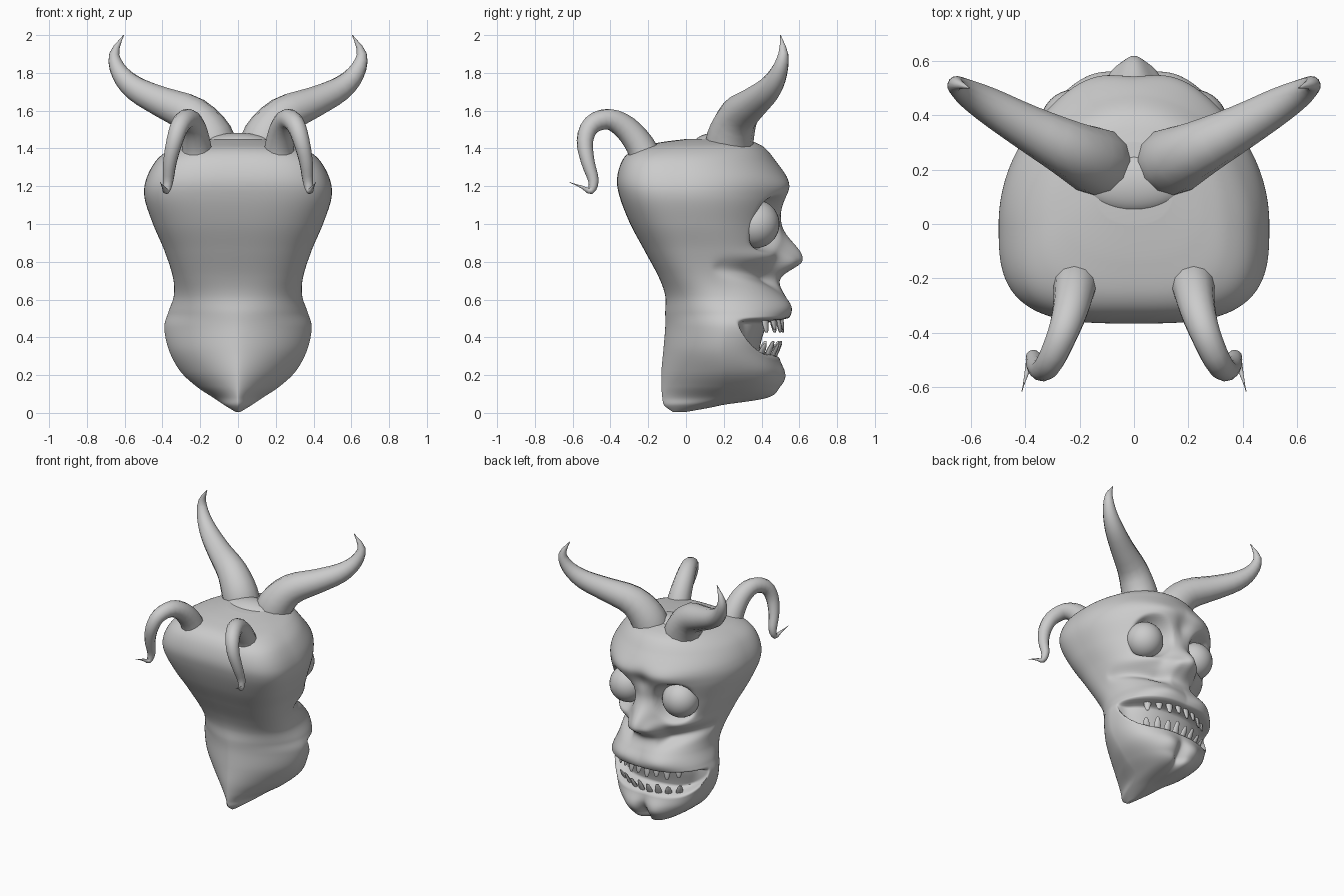
import bpy, bmesh, math
from mathutils import Vector

if "Cube" in bpy.data.objects:
    bpy.data.objects.remove(bpy.data.objects["Cube"])


def spline(rows, steps):
    """Catmull-Rom interpolation of rows of numbers."""
    out, n = [], len(rows)
    for i in range(n - 1):
        p = [rows[max(0, min(n - 1, i + k))] for k in (-1, 0, 1, 2)]
        for s in range(steps):
            t = s / steps
            out.append([0.5 * (2 * b + (c - a) * t + (2 * a - 5 * b + 4 * c - d) * t * t
                               + (3 * b - a - 3 * c + d) * t ** 3) for a, b, c, d in zip(*p)])
    out.append(list(rows[-1]))
    return out


def smooth(ob, angle):
    bpy.ops.object.select_all(action='DESELECT')
    bpy.context.view_layer.objects.active = ob
    ob.select_set(True)
    bpy.ops.object.shade_smooth_by_angle(angle=math.radians(angle))


def loft(name, rings, angle=60):
    """Skin closed rings of points and cap both ends."""
    bm = bmesh.new()
    vs = [[bm.verts.new(p) for p in r] for r in rings]
    n = len(vs[0])
    for a, b in zip(vs, vs[1:]):
        for i in range(n):
            bm.faces.new((a[i], a[(i + 1) % n], b[(i + 1) % n], b[i]))
    bm.faces.new(vs[0])
    bm.faces.new(vs[-1])
    bmesh.ops.recalc_face_normals(bm, faces=bm.faces)
    me = bpy.data.meshes.new(name)
    bm.to_mesh(me)
    bm.free()
    ob = bpy.data.objects.new(name, me)
    bpy.context.collection.objects.link(ob)
    smooth(ob, angle)


def horn(name, path, side, sides=12):
    """Tapered tube along x, y, z, radius points."""
    pts = spline(path, 3)
    cs = [Vector((side * p[0], p[1], p[2])) for p in pts]
    ref, rings = Vector((0, 1, 0.01)), []
    for i, c in enumerate(cs):
        t = (cs[min(i + 1, len(cs) - 1)] - cs[max(i - 1, 0)]).normalized()
        u = (ref - t * ref.dot(t)).normalized()
        ref, v, r = u, t.cross(u), max(pts[i][3], 0.002)
        rings.append([c + r * (math.cos(a) * u + math.sin(a) * v)
                      for a in (2 * math.pi * k / sides for k in range(sides))])
    loft(name, rings)


def gauss(d, w):
    return math.exp(-(d / w) ** 2)


def step(a, b, x):
    t = max(0, min(1, (x - a) / (b - a)))
    return t * t * (3 - 2 * t)


# Head sections: z, back y, face y, half width, back roundness, face roundness
sections = [
    (0.005, -0.07, 0.00, 0.012, 1.6, 2.0), (0.04, -0.115, 0.20, 0.07, 1.5, 2.2),
    (0.08, -0.125, 0.44, 0.13, 1.4, 2.8), (0.14, -0.13, 0.49, 0.22, 1.4, 2.8),
    (0.22, -0.13, 0.51, 0.305, 1.45, 2.6), (0.33, -0.12, 0.49, 0.365, 1.55, 2.4),
    (0.45, -0.11, 0.52, 0.39, 1.65, 2.3), (0.53, -0.11, 0.55, 0.37, 1.85, 2.2),
    (0.62, -0.11, 0.52, 0.34, 2.2, 2.2), (0.72, -0.145, 0.48, 0.345, 2.5, 2.2),
    (0.86, -0.22, 0.48, 0.39, 2.7, 2.2), (1.0, -0.295, 0.49, 0.45, 2.9, 2.1),
    (1.14, -0.35, 0.53, 0.495, 3.2, 2.0), (1.24, -0.365, 0.535, 0.485, 3.3, 2.0),
    (1.34, -0.335, 0.47, 0.43, 3.3, 2.0), (1.40, -0.27, 0.42, 0.35, 3.0, 2.1),
    (1.43, -0.15, 0.37, 0.26, 2.5, 2.2), (1.45, 0.00, 0.30, 0.14, 2.2, 2.2)]


def sculpt(x, y, z):
    """Face features pushed into the lofted head."""
    if y < 0.1:
        return (x, y, z)
    ax, f = abs(x), step(0.1, 0.25, y)
    # nose and bridge
    dy = 0.14 * gauss(x, 0.085) * gauss(z - 0.81, 0.07 if z < 0.81 else 0.13)
    dy += 0.04 * gauss(ax - 0.085, 0.04) * gauss(z - 0.79, 0.05)
    # eye sockets and heavy brows
    d = math.hypot(ax - 0.22, (z - 1.0) * 0.95)
    dy -= 0.10 * (1 - step(0.09, 0.155, d)) * (1 - step(0.25, 0.34, ax))
    dy += 0.025 * gauss(ax - 0.17, 0.14) * gauss(z - 1.19, 0.06)
    dy -= 0.025 * gauss(z - 1.12 - 0.2 * ax, 0.06) * gauss(x, 0.06)
    # eye bags, cheek folds and muzzle
    dy += 0.025 * gauss(ax - 0.23, 0.11) * gauss(z - 0.83, 0.035)
    dy -= 0.06 * gauss(z - (0.71 + 0.28 * (ax - 0.15)), 0.045) * step(0.08, 0.16, ax)
    dy += 0.03 * gauss(ax - 0.16, 0.13) * gauss(z - 0.57, 0.06)
    # cleft chin
    dy -= 0.05 * gauss(x, 0.035) * gauss(z - 0.12, 0.09)
    dy += 0.025 * gauss(ax - 0.1, 0.07) * gauss(z - 0.18, 0.07)
    # open mouth, deepest in the middle
    low = 0.31 + 0.17 * (max(0, 0.48 - y) / 0.21) ** 2
    m = step(low - 0.02, low + 0.03, z) * (1 - step(0.475, 0.505, z)) * step(0.25, 0.42, y)
    y = y + dy * f - 0.10 * m
    return (x * (1 - 0.09 * m), y, z)


rings, N = [], 192
for z, yb, yf, w, nb, nf in spline(sections, 11):
    k = 0.4 + 0.12 * (1 - step(0.45, 0.8, z))
    yc, ring = yb + k * (yf - yb), []
    for i in range(N):
        a = 2 * math.pi * i / N
        c, s = math.cos(a), math.sin(a)
        n, ly = (nf, yf - yc) if s > 0 else (nb, yc - yb)
        r = (abs(c) ** n + abs(s) ** n) ** (-1 / n)
        ring.append(sculpt(w * r * c, yc + ly * r * s, z))
    rings.append(ring)
loft("head", rings)

# Scalp lump between the horns
bpy.ops.mesh.primitive_uv_sphere_add(segments=32, ring_count=16, location=(0, 0.15, 1.42))
lump = bpy.context.object
lump.name = "scalp_ridge"
lump.scale = (0.19, 0.11, 0.062)
smooth(lump, 60)

big = [(0.12, 0.225, 1.36, 0.125), (0.15, 0.235, 1.46, 0.125), (0.245, 0.28, 1.575, 0.105),
       (0.40, 0.36, 1.645, 0.083), (0.54, 0.44, 1.715, 0.066), (0.625, 0.49, 1.80, 0.047),
       (0.655, 0.515, 1.90, 0.027), (0.605, 0.50, 2.0, 0.0)]
small = [(0.215, -0.21, 1.34, 0.085), (0.22, -0.245, 1.42, 0.076), (0.235, -0.32, 1.51, 0.066),
         (0.265, -0.41, 1.555, 0.056), (0.305, -0.50, 1.525, 0.05), (0.335, -0.535, 1.44, 0.044),
         (0.36, -0.52, 1.33, 0.036), (0.37, -0.49, 1.23, 0.028), (0.38, -0.505, 1.175, 0.018),
         (0.395, -0.55, 1.195, 0.008), (0.412, -0.615, 1.22, 0.0)]
for side, tag in ((1, "right"), (-1, "left")):
    horn("large_horn_" + tag, big, side)
    horn("curled_horn_" + tag, small, side)
    # Bulging eyes
    bpy.ops.mesh.primitive_uv_sphere_add(segments=32, ring_count=20, radius=0.128,
                                         location=(side * 0.217, 0.367, 1.0))
    eye = bpy.context.object
    eye.name = "eye_" + tag
    smooth(eye, 60)


# Teeth: small blunt pegs along the curved jaws
def tooth(name, x, y, z0, z1, lean):
    out = Vector((x * 1.2, y - 0.1, 0)).normalized()
    tan = Vector((-out.y, out.x, 0))
    rs = []
    for t, r in ((0, 0.025), (0.5, 0.023), (0.9, 0.014), (1, 0.008)):
        c = Vector((x, y, z0 + (z1 - z0) * t)) + out * lean * t
        rs.append([c + r * (math.cos(a) * tan + 0.55 * math.sin(a) * out)
                   for a in (math.pi * k / 4 for k in range(8))])
    loft(name, rs)


for i in range(8):
    x = -0.23 + 0.46 * i / 7
    q = (x / 0.23) ** 2
    tooth(f"upper_tooth_{i}", x, 0.50 - 0.085 * q, 0.515, 0.425 if i % 2 else 0.44, 0.015)
    tooth(f"lower_tooth_{i}", x * 0.95, 0.465 - 0.075 * q, 0.29 + 0.01 * q,
          0.38 - 0.012 * (i % 2), 0.04)
